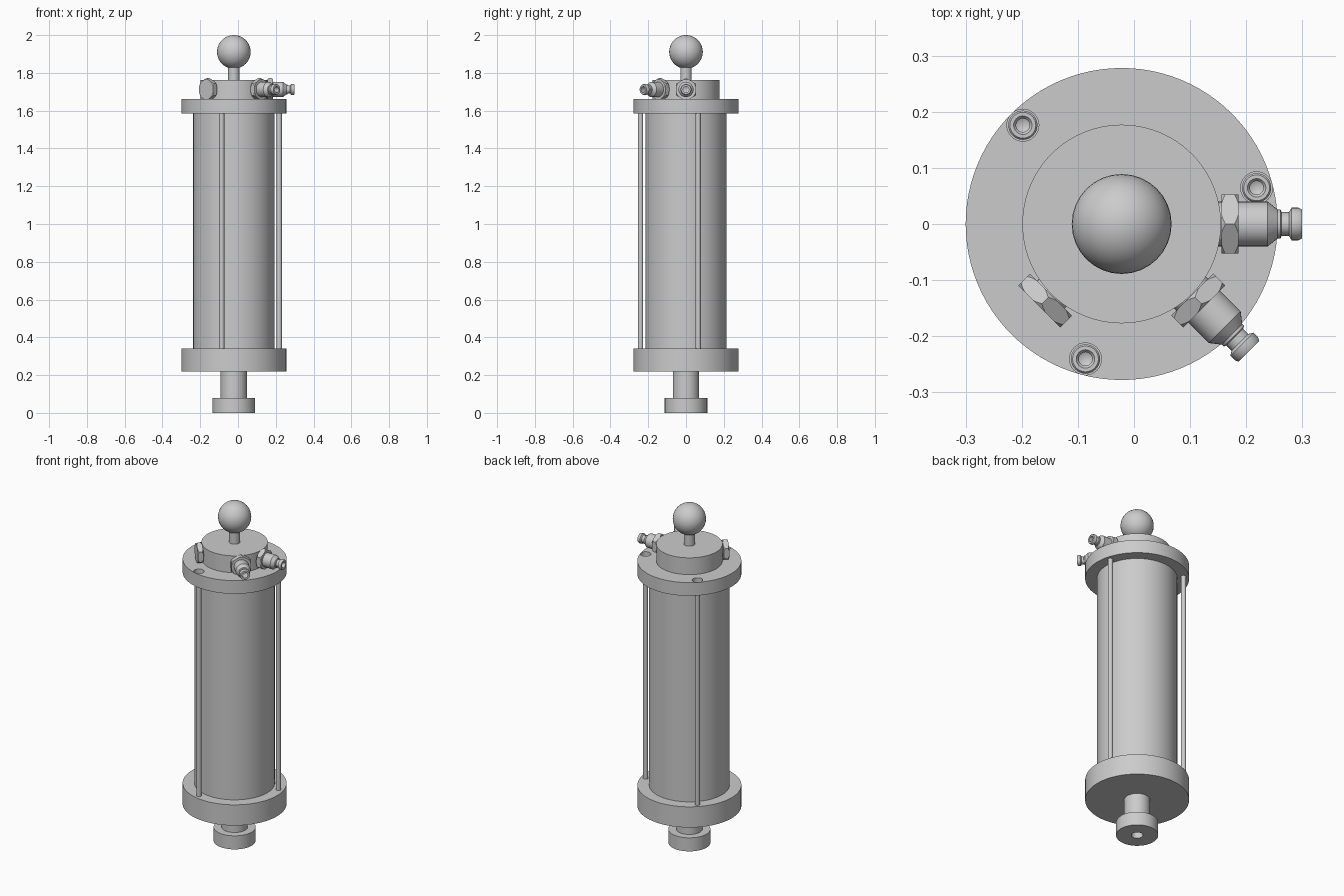
import bpy, bmesh, math
from mathutils import Matrix, Vector

if "Cube" in bpy.data.objects:
    bpy.data.objects.remove(bpy.data.objects["Cube"])

AXIS = Vector((-0.022, 0, 0))
ROD_ANGLES = [math.radians(a) for a in (15, 135, 255)]
ROD_RING = 0.249


def finish(name, bm, place=Matrix()):
    bmesh.ops.remove_doubles(bm, verts=bm.verts, dist=1e-6)
    bmesh.ops.recalc_face_normals(bm, faces=bm.faces)
    bm.transform(Matrix.Translation(AXIS) @ place)
    me = bpy.data.meshes.new(name)
    bm.to_mesh(me)
    bm.free()
    ob = bpy.data.objects.new(name, me)
    bpy.context.collection.objects.link(ob)
    smooth(me)
    return ob


def smooth(me):
    for p in me.polygons:
        p.use_smooth = True
    me.set_sharp_from_angle(angle=math.radians(30))


def lathe(name, profile, place=Matrix(), steps=48):
    """Spin (radius, height) points that start and end on the axis."""
    bm = bmesh.new()
    vs = [bm.verts.new((r, 0, z)) for r, z in profile]
    es = [bm.edges.new(p) for p in zip(vs, vs[1:])]
    bmesh.ops.spin(bm, geom=vs + es, cent=(0, 0, 0), axis=(0, 0, 1),
                   angle=math.tau, steps=steps, use_merge=True)
    return finish(name, bm, place)


def disc(name, r, z0, z1, place=Matrix(), steps=64):
    return lathe(name, [(0, z0), (r, z0), (r, z1), (0, z1)], place, steps)


def boolean(ob, cutter, op):
    mod = ob.modifiers.new("cut", 'BOOLEAN')
    mod.object, mod.operation, mod.solver = cutter, op, 'EXACT'
    dg = bpy.context.evaluated_depsgraph_get()
    me = bpy.data.meshes.new_from_object(ob.evaluated_get(dg))
    ob.modifiers.clear()
    ob.data = me
    smooth(me)
    bpy.data.objects.remove(cutter)


def hex_nut(name, place):
    """Hexagon with turned corner chamfers on both faces."""
    bm = bmesh.new()
    bmesh.ops.create_cone(bm, cap_ends=True, segments=6, radius1=0.061,
                          radius2=0.061, depth=0.03,
                          matrix=Matrix.Translation((0, 0, 0.193)))
    ob = finish(name, bm, place)
    turned = lathe("chamfer", [(0, 0.17), (0.046, 0.17), (0.062, 0.186), (0.062, 0.2),
                               (0.046, 0.216), (0, 0.216)], place)
    boolean(ob, turned, 'INTERSECT')


# Foot with bored underside, and neck
lathe("foot", [(0, 0.07), (0.031, 0.05), (0.031, 0), (0.1125, 0),
               (0.1125, 0.08), (0, 0.08)], steps=64)
disc("foot_neck", 0.07, 0.08, 0.22)

# Main body
disc("bottom_flange", 0.278, 0.218, 0.34, steps=96)
disc("cylinder_tube", 0.215, 0.34, 1.585, steps=96)
top = disc("top_flange", 0.278, 1.585, 1.663, steps=96)
disc("top_cap", 0.177, 1.663, 1.762, steps=96)

# Ball handle
disc("ball_stem", 0.03, 1.762, 1.84, steps=32)
bm = bmesh.new()
bmesh.ops.create_uvsphere(bm, u_segments=32, v_segments=20, radius=0.089)
finish("ball_knob", bm, Matrix.Translation((0, 0, 1.911)))

# Tie rods with recessed socket screws in the top flange
for i, a in enumerate(ROD_ANGLES, 1):
    at = Matrix.Translation((ROD_RING * math.cos(a), ROD_RING * math.sin(a), 0))
    disc(f"tie_rod_{i}", 0.014, 0.335, 1.59, at, 24)
    boolean(top, disc("counterbore", 0.0285, 1.62, 1.7, at, 32), 'DIFFERENCE')
    lathe(f"screw_{i}", [(0, 1.615), (0.026, 1.615), (0.026, 1.636), (0.023, 1.64),
                         (0.0165, 1.64), (0.012, 1.634), (0.012, 1.628), (0, 1.622)], at, 32)

# Hex plug and two hose nipples around the cap, pointing outwards
NIPPLE = [(0, 0.17), (0.04, 0.17), (0.04, 0.26), (0.026, 0.278), (0.026, 0.283),
          (0.021, 0.285), (0.021, 0.298), (0.029, 0.303), (0.029, 0.315),
          (0.026, 0.321), (0.016, 0.321), (0.016, 0.27), (0, 0.262)]
for name, deg in (("side_nipple", 0), ("front_nipple", -45), ("plug", -135)):
    place = (Matrix.Translation((0, 0, 1.712)) @ Matrix.Rotation(math.radians(deg), 4, 'Z')
             @ Matrix.Rotation(math.pi / 2, 4, 'Y')
             @ Matrix.Rotation(math.pi / 2, 4, 'Z'))
    hex_nut(name + "_hex", place)
    if name == "plug":
        disc("plug_shank", 0.035, 0.14, 0.19, place, 32)
    else:
        lathe(name, NIPPLE, place, 32)
